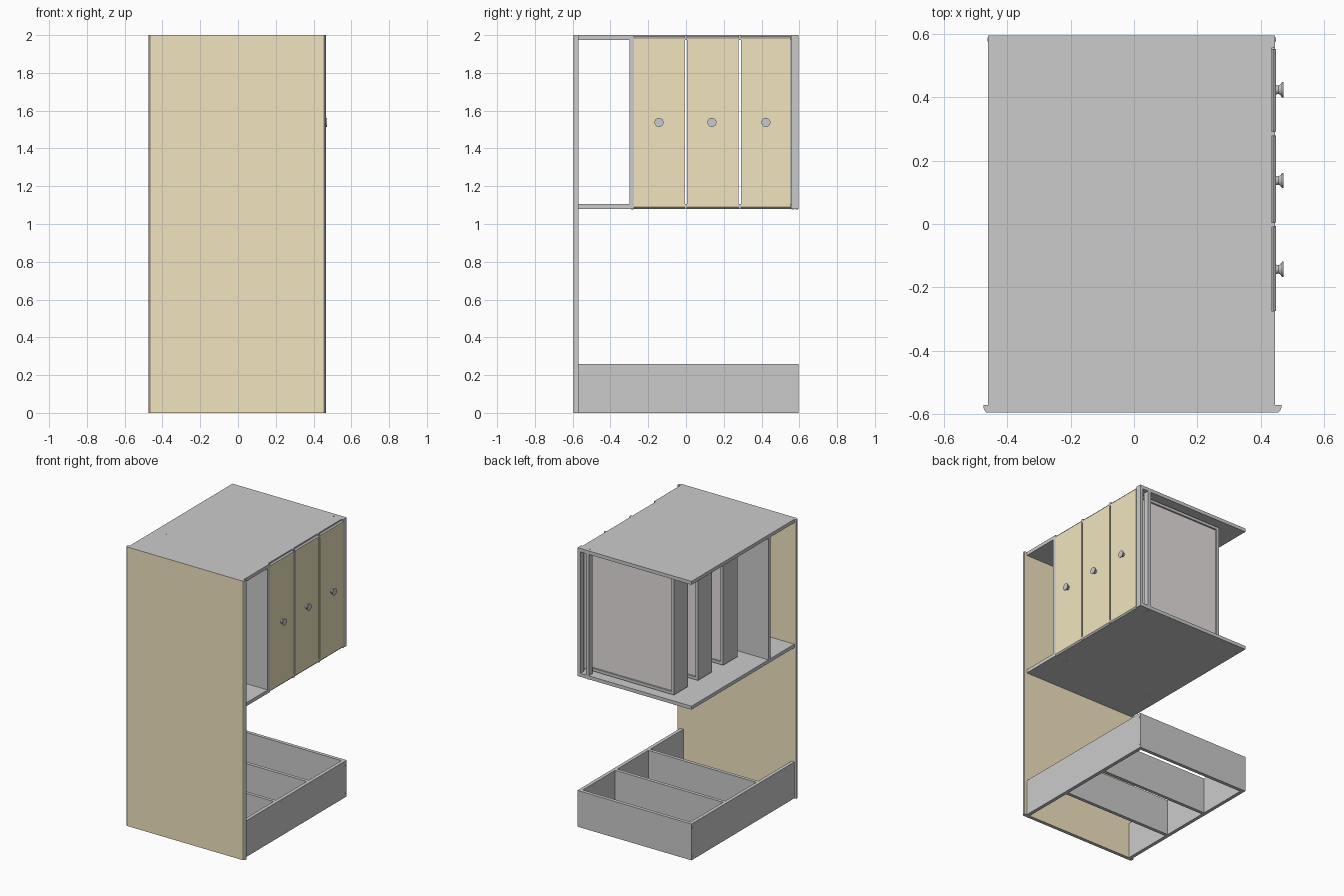
import bpy, bmesh, math
from mathutils import Matrix, Vector

if "Cube" in bpy.data.objects:
    bpy.data.objects.remove(bpy.data.objects["Cube"])


def material(name, rgb):
    m = bpy.data.materials.new(name)
    m.diffuse_color = (*rgb, 1)
    m.use_nodes = True
    m.node_tree.nodes["Principled BSDF"].inputs["Base Color"].default_value = m.diffuse_color
    return m


TAN = material("tan_board", (0.88, 0.78, 0.52))
PALE = material("pale_board", (0.8, 0.74, 0.74))


def add(name, bm, mat=None):
    me = bpy.data.meshes.new(name)
    bmesh.ops.recalc_face_normals(bm, faces=bm.faces)
    bm.to_mesh(me)
    bm.free()
    ob = bpy.data.objects.new(name, me)
    bpy.context.collection.objects.link(ob)
    if mat:
        me.materials.append(mat)
    return ob


def box(name, x, y, z, mat=None):
    bm = bmesh.new()
    bmesh.ops.create_cube(bm, size=1)
    for v in bm.verts:
        v.co = Vector([(r[0] + r[1]) / 2 + c * (r[1] - r[0])
                       for c, r in zip(v.co, (x, y, z))])
    return add(name, bm, mat)


def prism(name, pts, depth, place):
    # closed profile swept between two depths; place maps (u, v, d) to xyz
    bm = bmesh.new()
    a, b = [[bm.verts.new(place(u, v, d)) for u, v in pts] for d in depth]
    bm.faces.new(a)
    bm.faces.new(b)
    for i in range(len(pts)):
        j = (i + 1) % len(pts)
        bm.faces.new((a[i], a[j], b[j], b[i]))
    return add(name, bm)


def tan_faces(ob, axis):
    # tan on the broad faces, grey on the edges
    ob.data.materials.append(TAN)
    ob.data.materials.append(None)
    for p in ob.data.polygons:
        p.material_index = 0 if abs(p.normal[axis]) > 0.95 else 1


def screw(name, loc, axis):
    bm = bmesh.new()
    rot = Matrix.Rotation(math.pi / 2, 4, 'Y') if axis == 'X' else Matrix()
    bmesh.ops.create_cone(bm, cap_ends=True, segments=12, radius1=0.006, radius2=0.006,
                          depth=0.004, matrix=Matrix.Translation(loc) @ rot)
    add(name, bm)


# Broad front board with moulded long edges
half = [(0.455, -0.595), (0.461, -0.588), (0.465, -0.578), (0.465, -0.57)]
pts = half + [(-0.01 - x, y) for x, y in reversed(half)]
tan_faces(prism("main_board", pts, (0, 2), lambda u, v, d: (u, v, d)), 1)

# Upper carcass plates with their edge frames
for name, z0, z1 in (("lower", 1.08, 1.105), ("upper", 1.975, 2.0)):
    box(name + "_plate", (-0.46, 0.42), (-0.57, 0.595), (z0, z1))
    box(name + "_frame_strip", (0.42, 0.433), (-0.275, 0.555), (z0, z1))
    box(name + "_open_frame", (0.42, 0.445), (-0.57, -0.275), (z0, z1))
    box(name + "_frame_end", (0.42, 0.445), (0.555, 0.595), (z0, z1))
    for y in (-0.002, 0.285):
        box(name + "_frame_tab", (0.42, 0.445), (y - 0.007, y + 0.007), (z0, z1))

# Shelf divider, face rail and inner kick rail
box("divider_plate", (-0.46, 0.445), (-0.30, -0.275), (1.105, 1.975))
box("face_rail", (0.42, 0.445), (0.555, 0.595), (1.105, 1.975))
box("kick_rail", (0.353, 0.378), (0.555, 0.595), (1.105, 1.975))

# Drawers: bevelled front, open tray and flared knob
for y0, y1, ky in ((-0.275, -0.006, -0.143), (0.005, 0.279, 0.137), (0.291, 0.552, 0.423)):
    front = [(0.433, 1.08), (0.438, 1.08), (0.447, 1.09),
             (0.447, 1.985), (0.438, 1.993), (0.433, 1.993)]
    tan_faces(prism("drawer_front", front, (y0, y1), lambda u, v, d: (u, d, v)), 0)
    t0, t1 = y1 - 0.175, y1 - 0.015
    for z in (1.115, 1.945):
        box("drawer_side", (-0.28, 0.408), (t0, t1), (z, z + 0.02))
    box("drawer_back", (-0.28, -0.26), (t0, t1), (1.135, 1.945))
    box("drawer_inner_front", (0.408, 0.433), (t0, t1), (1.115, 1.965))
    box("drawer_bottom", (-0.26, 0.408), (t1 - 0.024, t1 - 0.012), (1.135, 1.945), PALE)

    bm = bmesh.new()
    rings = []
    for x, r in ((0.447, 0.015), (0.455, 0.013), (0.461, 0.016), (0.467, 0.024), (0.471, 0.024)):
        rings.append([bm.verts.new((x, ky + r * math.cos(a), 1.538 + r * math.sin(a)))
                      for a in (i * math.tau / 24 for i in range(24))])
    for a, b in zip(rings, rings[1:]):
        for i in range(24):
            bm.faces.new((a[i - 1], a[i], b[i], b[i - 1]))
    bm.faces.new(rings[0])
    bm.faces.new(rings[-1])
    knob = add("drawer_knob", bm)
    bpy.context.view_layer.objects.active = knob
    knob.select_set(True)
    bpy.ops.object.shade_smooth_by_angle(angle=math.radians(35))
    knob.select_set(False)

# Open base frame with two cross dividers
box("base_right_wall", (0.42, 0.445), (-0.57, 0.595), (0, 0.26))
box("base_left_wall", (-0.46, -0.435), (-0.57, 0.595), (0, 0.26))
box("base_back_wall", (-0.435, 0.42), (0.57, 0.595), (0, 0.26))
for y in (-0.185, 0.19):
    box("base_divider", (-0.435, 0.42), (y - 0.012, y + 0.012), (0, 0.26))

# Screw heads
for z in (1.079, 2.0):
    for x, y in ((-0.37, -0.285), (0.34, -0.285), (0.365, 0.565), (0.365, 0.587)):
        screw("plate_screw", (x, y, z - 0.001), 'Z')
for x in (-0.46, 0.445):
    for z in (0.03, 0.23):
        screw("base_screw", (x, 0.582, z), 'X')
